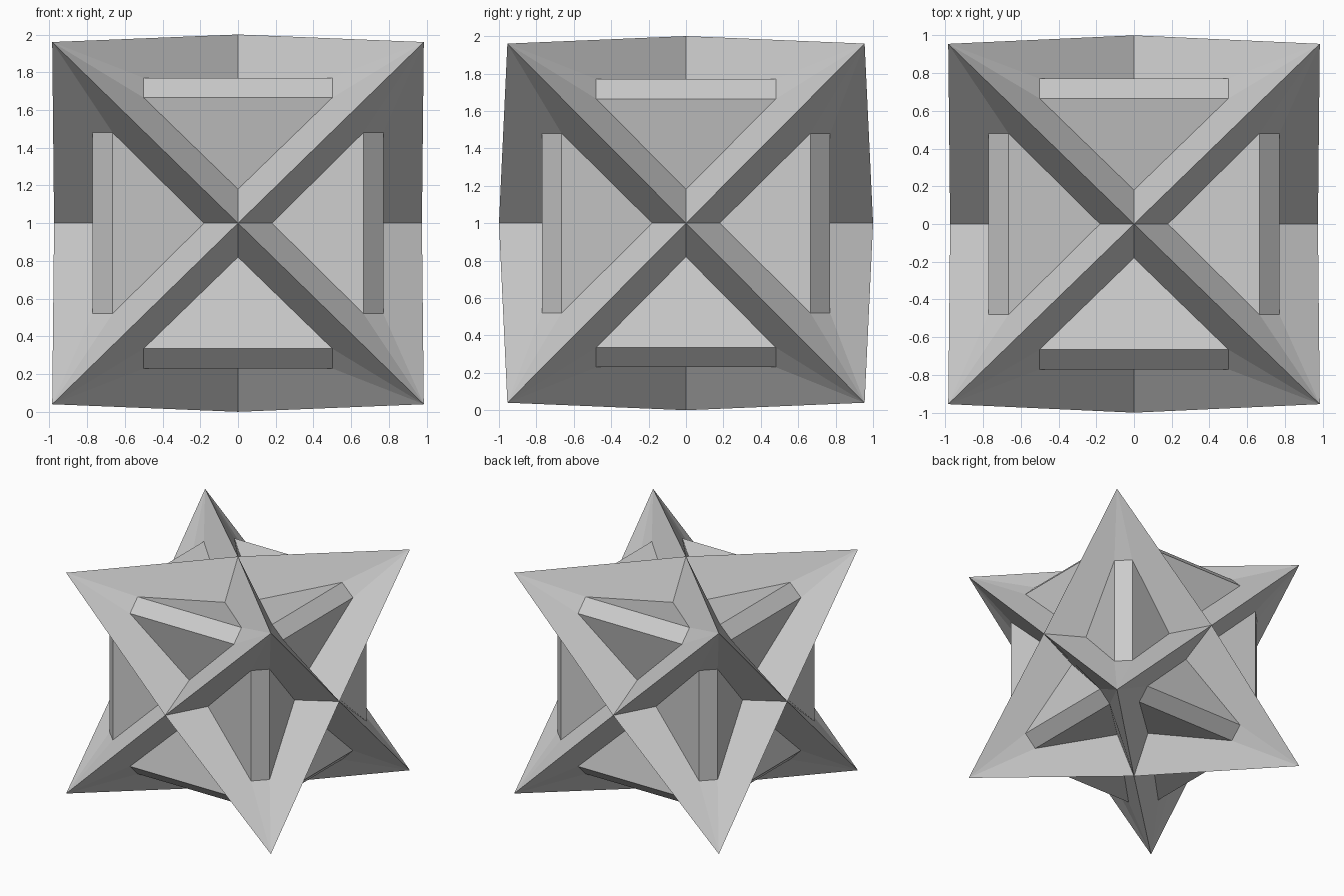
import bpy, bmesh
from itertools import product

if "Cube" in bpy.data.objects:
    bpy.data.objects.remove(bpy.data.objects["Cube"])

TIP = (0.985, 0.955, 0.96)      # spike points (half extents)
CENTRE = (0.975, 1.0, 1.0)      # where the ridges cross on each side
HALF = (0.50, 0.48, 0.48)       # half length of the recessed chamfer strips
DEEP, OFF = 0.67, 0.18          # inner corner of each recess
OUT, INN = 0.77, 0.665          # outer edge of each recess floor

bm = bmesh.new()
cache = {}


def vert(**k):
    """Shared vertex from axis-indexed coordinates a0, a1, a2, raised to stand on z = 0."""
    co = tuple(round(k.get("a%d" % i, 0.0), 5) for i in range(3))
    if co not in cache:
        cache[co] = bm.verts.new((co[0], co[1], co[2] + 1.0))
    return cache[co]


def at(*pairs):
    return vert(**{"a%d" % i: v for i, v in pairs})


def rim(a, sa, b, sb, c, sc):
    """Outer corner of the recess floor on side a, next to side b."""
    return at((a, sa * OUT), (b, sb * INN), (c, sc * HALF[c]))


def tip(sa, sb, sc, a, b, c):
    return at((a, sa * TIP[a]), (b, sb * TIP[b]), (c, sc * TIP[c]))


for a, b in ((0, 1), (1, 2), (2, 0)):
    c = 3 - a - b
    for sa, sb in product((-1, 1), repeat=2):
        # ridge flanks and sloped recess floors, on both sides of the edge
        for p, sp, q, sq in ((a, sa, b, sb), (b, sb, a, sa)):
            mid = at((p, sp * CENTRE[p]))
            inner = at((p, sp * DEEP), (q, sq * OFF))
            r = [rim(p, sp, q, sq, c, s) for s in (-1, 1)]
            for i, s in enumerate((-1, 1)):
                bm.faces.new((mid, inner, r[i], tip(sp, sq, s, p, q, c)))
            bm.faces.new((inner, r[0], r[1]))
        # chamfer strip and its tapering ends up to the spikes
        u = [rim(a, sa, b, sb, c, s) for s in (-1, 1)]
        v = [rim(b, sb, a, sa, c, s) for s in (-1, 1)]
        bm.faces.new((u[0], u[1], v[1], v[0]))
        for i, s in enumerate((-1, 1)):
            bm.faces.new((u[i], v[i], tip(sa, sb, s, a, b, c)))

bmesh.ops.recalc_face_normals(bm, faces=bm.faces)
mesh = bpy.data.meshes.new("spiked_star")
bm.to_mesh(mesh)
bm.free()
obj = bpy.data.objects.new("spiked_star", mesh)
bpy.context.collection.objects.link(obj)
